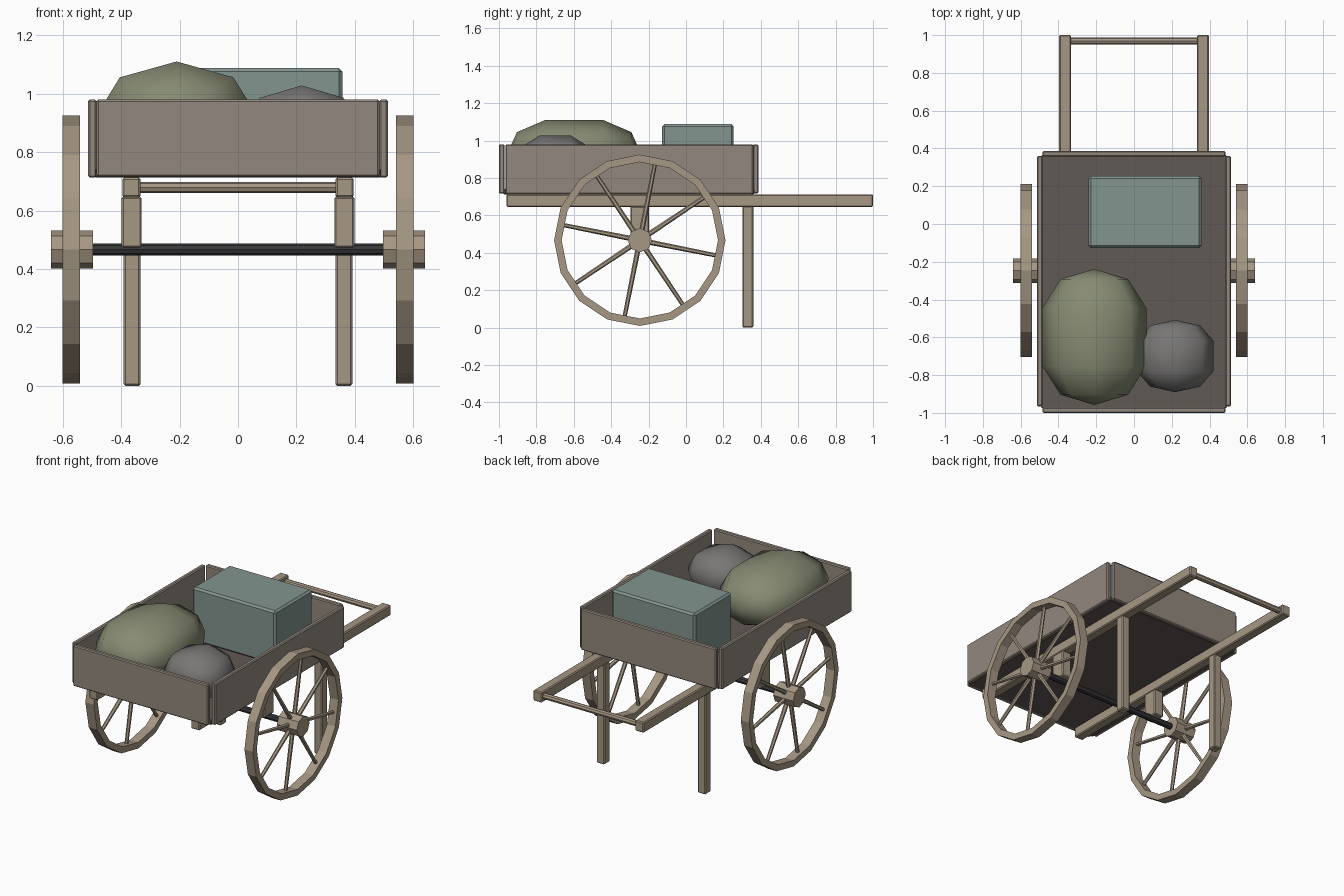
import bpy, bmesh
from math import pi, sin, cos, radians
from mathutils import Matrix, Vector

if "Cube" in bpy.data.objects:
    bpy.data.objects.remove(bpy.data.objects["Cube"])


def material(name, r, g, b):
    m = bpy.data.materials.new(name)
    m.diffuse_color = (r, g, b, 1)
    m.use_nodes = True
    m.node_tree.nodes["Principled BSDF"].inputs["Base Color"].default_value = m.diffuse_color
    return m


WOOD = material("light_wood", .38, .31, .23)
PANEL = material("panel_wood", .29, .25, .21)
FLOOR = material("dark_wood", .12, .10, .09)
IRON = material("iron", .04, .04, .045)
TEAL = material("crate_paint", .23, .30, .28)
GREEN = material("sack_cloth", .24, .26, .17)
GREY = material("grey_cloth", .19, .185, .18)


def finish(name, bm, mat, smooth=False):
    bmesh.ops.recalc_face_normals(bm, faces=bm.faces)
    me = bpy.data.meshes.new(name)
    for f in bm.faces:
        f.smooth = smooth
    bm.to_mesh(me)
    bm.free()
    me.materials.append(mat)
    ob = bpy.data.objects.new(name, me)
    bpy.context.collection.objects.link(ob)
    return ob


def box(name, x, y, z, mat, bevel=.006):
    """Bevelled box from (min, max) ranges."""
    bm = bmesh.new()
    bmesh.ops.create_cube(bm, size=1)
    for v in bm.verts:
        v.co = [(a + b) / 2 + c * (b - a) for (a, b), c in zip((x, y, z), v.co)]
    ob = finish(name, bm, mat)
    mod = ob.modifiers.new("bevel", 'BEVEL')
    mod.width, mod.segments = bevel, 1
    return ob


def add_rod(bm, a, b, r1, r2, sides):
    a, b = Vector(a), Vector(b)
    d = b - a
    mat = Matrix.Translation((a + b) / 2) @ d.to_track_quat('Z', 'Y').to_matrix().to_4x4()
    bmesh.ops.create_cone(bm, cap_ends=True, segments=sides, radius1=r1,
                          radius2=r2, depth=d.length, matrix=mat)


def rod(name, a, b, r, sides, mat):
    bm = bmesh.new()
    add_rod(bm, a, b, r, r, sides)
    return finish(name, bm, mat)


def ring_surface(bm, rings, closed):
    """Join rings of points with quads."""
    vs = [[bm.verts.new(p) for p in ring] for ring in rings]
    n, m = len(vs), len(vs[0])
    for i in range(n if closed else n - 1):
        for j in range(m):
            k, l = (i + 1) % n, (j + 1) % m
            bm.faces.new((vs[i][j], vs[k][j], vs[k][l], vs[i][l]))
    return vs


def bundle(name, centre, size, mat):
    """Rounded eight-sided load, long axis along y."""
    cx, cy, cz = centre
    sx, sy, sz = size
    rings = [[(cx + sx * r * cos(k * pi / 4), cy + sy * t, cz + sz * r * sin(k * pi / 4))
              for k in range(8)]
             for t, r in ((-.85, .65), (-.43, 1), (.43, 1), (.85, .65))]
    bm = bmesh.new()
    vs = ring_surface(bm, rings, False)
    for ring, t in ((vs[0], -1), (vs[-1], 1)):
        pole = bm.verts.new((cx, cy + sy * t, cz))
        for j in range(8):
            bm.faces.new((ring[j], ring[(j + 1) % 8], pole))
    return finish(name, bm, mat, True)


# Tray
box("tray_floor", (-.49, .49), (-.975, .365), (.713, .74), FLOOR, .003)
box("front_panel", (-.484, .484), (-1, -.97), (.716, .98), PANEL)
box("back_panel", (-.484, .484), (.357, .387), (.716, .98), PANEL)

AY, AZ = -.247, .467
for s, side in ((-1, "left"), (1, "right")):
    def sx(a, b):
        return tuple(sorted((s * a, s * b)))
    # Side panel, shaft, leg and axle bracket
    box(side + "_panel", sx(.484, .513), (-.965, .36), (.713, .98), PANEL)
    box(side + "_shaft", sx(.334, .396), (-.96, 1), (.645, .713), WOOD)
    box(side + "_leg", sx(.334, .391), (.302, .36), (0, .65), WOOD)
    box(side + "_axle_bracket", sx(.33, .398), (-.297, -.197), (.473, .648), WOOD)

    # Wheel rim
    bm = bmesh.new()
    rings = []
    for k in range(16):
        a = k * pi / 8
        rings.append([(s * x, AY + r * cos(a), AZ + r * sin(a)) for x, r in
                      ((.54, .458), (.60, .458), (.60, .418), (.54, .418))])
    ring_surface(bm, rings, True)
    finish(side + "_wheel_rim", bm, WOOD)

    # Spokes meet the middles of the rim faces
    bm = bmesh.new()
    for k in range(8):
        a = radians(33.75 + 45 * k)
        add_rod(bm, (s * .57, AY + .04 * cos(a), AZ + .04 * sin(a)),
                (s * .57, AY + .425 * cos(a), AZ + .425 * sin(a)), .014, .011, 6)
    finish(side + "_wheel_spokes", bm, WOOD)
    rod(side + "_hub", (s * .497, AY, AZ), (s * .64, AY, AZ), .065, 8, WOOD)

# Axle and handle
rod("axle", (-.52, AY, AZ), (.52, AY, AZ), .02, 8, IRON)
rod("handle_bar", (-.396, .969, .679), (.396, .969, .679), .019, 8, WOOD)

# Load
box("crate", (-.24, .357), (-.127, .254), (.74, 1.088), TEAL, .012)
bundle("large_sack", (-.21, -.598, .925), (.275, .36, .185), GREEN)
bundle("small_sack", (.218, -.699, .884), (.202, .191, .144), GREY)
